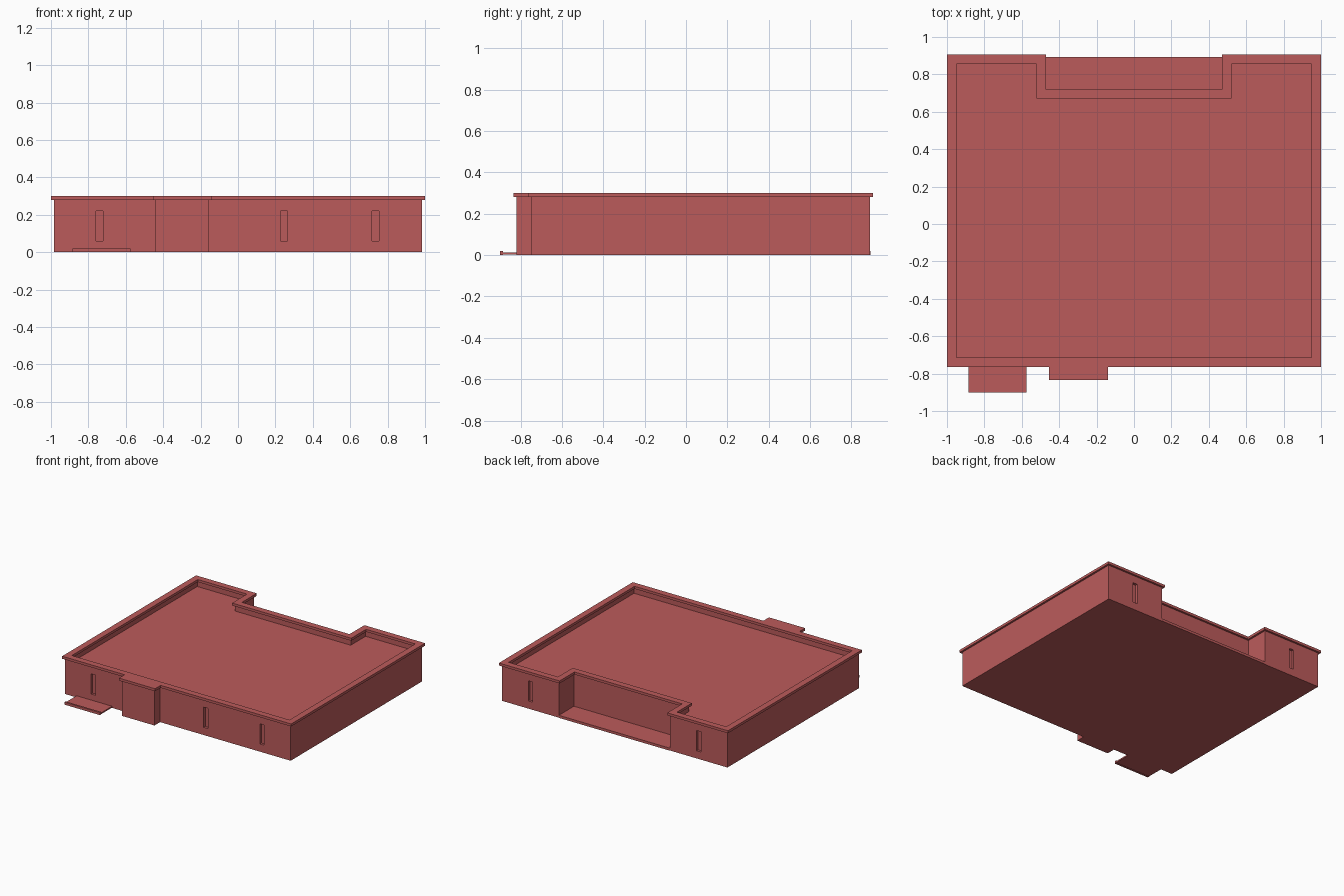
import bpy
import bmesh

cube = bpy.data.objects.get("Cube")
if cube:
    bpy.data.objects.remove(cube, do_unlink=True)

# Single brick colour
brick = bpy.data.materials.new("brick_red")
brick.use_nodes = True
RED = (0.50, 0.105, 0.105, 1)
brick.diffuse_color = RED
brick.node_tree.nodes["Principled BSDF"].inputs["Base Color"].default_value = RED


def outline(d, bay):
    """Counter-clockwise plan of the building, inset by d from the roof edge."""
    x, front, back = 1.0 - d, -0.765 + d, 0.905 - d
    notch_x, notch_y = 0.47 + d, 0.72 - d
    pts = [(-x, front)]
    if bay:
        left, right, y = -0.455 + d, -0.14 - d, -0.835 + d
        pts += [(left, front), (left, y), (right, y), (right, front)]
    pts += [(x, front), (x, back), (notch_x, back), (notch_x, notch_y),
            (-notch_x, notch_y), (-notch_x, back), (-x, back)]
    return pts


def add_prism(bm, pts, z0, z1):
    face = bm.faces.new([bm.verts.new((x, y, z0)) for x, y in pts])
    top = bmesh.ops.extrude_face_region(bm, geom=[face])["geom"]
    verts = [v for v in top if isinstance(v, bmesh.types.BMVert)]
    bmesh.ops.translate(bm, verts=verts, vec=(0, 0, z1 - z0))


def rect(x0, x1, y0, y1):
    return [(x0, y0), (x1, y0), (x1, y1), (x0, y1)]


def make(name, prisms):
    bm = bmesh.new()
    for pts, z0, z1 in prisms:
        add_prism(bm, pts, z0, z1)
    bmesh.ops.recalc_face_normals(bm, faces=bm.faces)
    mesh = bpy.data.meshes.new(name)
    bm.to_mesh(mesh)
    bm.free()
    mesh.materials.append(brick)
    obj = bpy.data.objects.new(name, mesh)
    bpy.context.collection.objects.link(obj)
    return obj


def cut(obj, cutter):
    mod = obj.modifiers.new(cutter.name, "BOOLEAN")
    mod.operation = "DIFFERENCE"
    mod.solver = "EXACT"
    mod.object = cutter
    cutter.hide_render = True
    cutter.hide_viewport = True
    cutter.display_type = "WIRE"


# Walls with the sunken roof deck and narrow window slots
walls = make("walls", [(outline(0.015, True), 0, 0.28)])
cut(walls, make("roof_deck_cutter", [(outline(0.035, False), 0.235, 0.4)]))
slots = [(x, -0.75) for x in (-0.74, 0.245, 0.735)]
slots += [(x, 0.89) for x in (-0.735, 0.735)]
cut(walls, make("window_cutter", [
    (rect(x - 0.019, x + 0.019, y - 0.02, y + 0.02), 0.06, 0.22)
    for x, y in slots]))

# Coping that overhangs both sides of the parapet
coping = make("parapet_coping", [(outline(0, True), 0.28, 0.30)])
cut(coping, make("coping_cutter", [(outline(0.05, False), 0.2, 0.4)]))

# Low terrace in the back recess
make("back_terrace", [(rect(-0.485, 0.485, 0.705, 0.893), 0, 0.02)])

# Entrance step with a slightly raised front edge
make("entrance_step", [(rect(-0.885, -0.575, -0.885, -0.75), 0.002, 0.013)])
make("entrance_step_edge", [(rect(-0.885, -0.575, -0.90, -0.885), 0, 0.02)])
